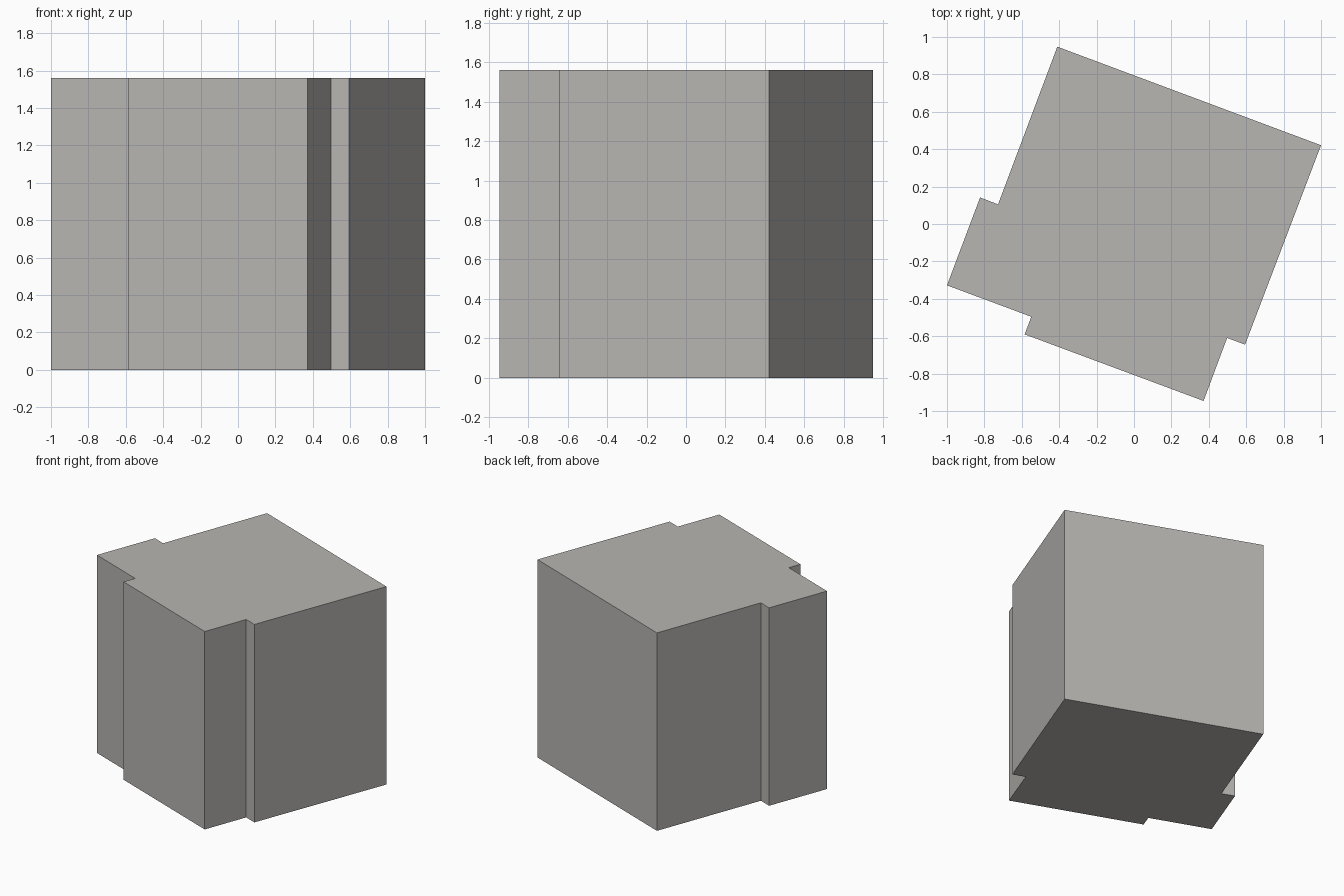
import bpy
import bmesh

if "Cube" in bpy.data.objects:
    bpy.data.objects.remove(bpy.data.objects["Cube"])

HEIGHT = 1.56

# Plan outline of the block, counter-clockwise from the left corner
OUTLINE = [
    (-1.0, -0.328), (-0.549, -0.496), (-0.585, -0.59), (0.372, -0.946),
    (0.498, -0.609), (0.594, -0.645), (1.0, 0.421), (-0.41, 0.948),
    (-0.727, 0.105), (-0.823, 0.142),
]

# Single warm grey colour
grey = bpy.data.materials.new("warm_grey")
grey.diffuse_color = (0.48, 0.465, 0.445, 1.0)
grey.use_nodes = True
grey.node_tree.nodes["Principled BSDF"].inputs["Base Color"].default_value = grey.diffuse_color

# Building block: outline raised to full height, closed top and bottom
bm = bmesh.new()
base = bm.faces.new([bm.verts.new((x, y, 0.0)) for x, y in OUTLINE])
raised = bmesh.ops.extrude_face_region(bm, geom=[base], use_keep_orig=True)
top_verts = [g for g in raised["geom"] if isinstance(g, bmesh.types.BMVert)]
bmesh.ops.translate(bm, verts=top_verts, vec=(0.0, 0.0, HEIGHT))
bmesh.ops.recalc_face_normals(bm, faces=bm.faces[:])

mesh = bpy.data.meshes.new("building_block")
bm.to_mesh(mesh)
bm.free()
mesh.materials.append(grey)
block = bpy.data.objects.new("building_block", mesh)
bpy.context.collection.objects.link(block)
